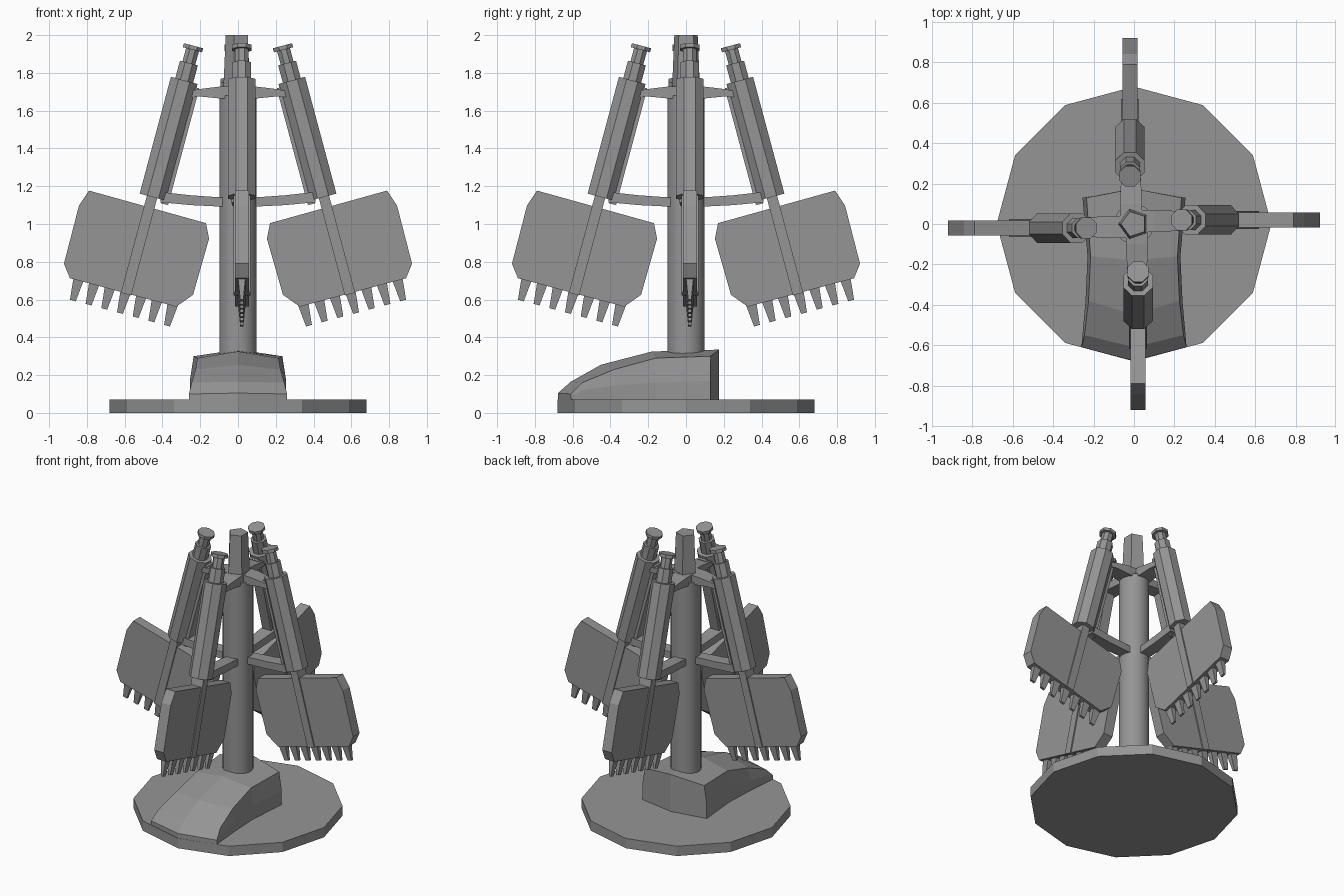
import bpy, bmesh
from math import sin, cos, pi, radians
from mathutils import Matrix

cube = bpy.data.objects.get("Cube")
if cube:
    bpy.data.objects.remove(cube, do_unlink=True)

grey = bpy.data.materials.new("plain grey")
grey.use_nodes = True
grey.diffuse_color = (0.3, 0.3, 0.3, 1)
grey.node_tree.nodes["Principled BSDF"].inputs["Base Color"].default_value = (0.3, 0.3, 0.3, 1)


def loft(name, rings, matrix=Matrix(), smooth=False, split_caps=False):
    """Skin a stack of equal-length rings and cap both ends."""
    bm = bmesh.new()
    loops = [[bm.verts.new(p) for p in ring] for ring in rings]
    n = len(loops[0])
    for a, b in zip(loops, loops[1:]):
        for i in range(n):
            j = (i + 1) % n
            bm.faces.new((a[i], a[j], b[j], b[i]))
    for cap in (loops[0], loops[-1]):
        if split_caps:  # two flat halves meeting at a centre fold
            half = n // 2
            bm.faces.new([cap[-1]] + cap[:half])
            bm.faces.new(cap[half - 1:])
        else:
            bm.faces.new(cap)
    bmesh.ops.recalc_face_normals(bm, faces=bm.faces)
    mesh = bpy.data.meshes.new(name)
    bm.to_mesh(mesh)
    bm.free()
    mesh.materials.append(grey)
    mesh.transform(matrix)
    obj = bpy.data.objects.new(name, mesh)
    bpy.context.collection.objects.link(obj)
    if smooth:
        bpy.ops.object.select_all(action='DESELECT')
        obj.select_set(True)
        bpy.context.view_layer.objects.active = obj
        bpy.ops.object.shade_smooth_by_angle()
    return obj


def ngon(sides, r, z, turn=0.0):
    return [(r * cos(turn + 2 * pi * i / sides), r * sin(turn + 2 * pi * i / sides), z)
            for i in range(sides)]


def rect(hx, hy, z, x=0.0):
    return [(x - hx, -hy, z), (x + hx, -hy, z), (x + hx, hy, z), (x - hx, hy, z)]


# Base disc, column and tapered finial
loft("base_disc", [ngon(12, 0.68, z) for z in (0, 0.07)])
loft("column", [ngon(32, 0.099, z) for z in (0.05, 1.68)], smooth=True)
loft("finial", [ngon(5, 0.08, 1.66, pi), ngon(5, 0.065, 2.0, pi)])

# Sloped foot housing: side y, centre y, low width, top width, crease, edge and ridge heights
sections = [
    (-0.61, -0.678, 0.26, 0.26, 0.085, 0.10, 0.105),
    (-0.55, -0.61, 0.255, 0.245, 0.12, 0.16, 0.165),
    (-0.38, -0.45, 0.24, 0.225, 0.145, 0.23, 0.255),
    (-0.16, -0.18, 0.23, 0.215, 0.16, 0.29, 0.325),
    (0.13, 0.175, 0.255, 0.235, 0.17, 0.30, 0.335),
]
floor = 0.0
loft("foot_housing", [
    [(-w, y, floor), (-w, y, zm), (-wt, y, ze), (0, yc, zr),
     (wt, y, ze), (w, y, zm), (w, y, floor), (0, yc, floor)]
    for y, yc, w, wt, zm, ze, zr in sections], split_caps=True)


def bar(name, stations, matrix):
    """Bowed bracket: stations of distance, half width, low and high z."""
    loft(name, [[(x, 0.015 - h, lo), (x, 0.015 + h, lo), (x, 0.015 + h, hi), (x, 0.015 - h, hi)]
                for x, h, lo, hi in stations], matrix)


# Chamfered blade outline, across and along the shaft
blade_outline = [(0.336, -0.874), (0.367, -0.964), (0.364, -1.282), (0.314, -1.348),
                 (-0.269, -1.348), (-0.339, -1.264), (-0.344, -0.956), (-0.307, -0.88)]


def tool(side, turn):
    """Hanging rake-like tool; local -z runs down its shaft."""
    spin = Matrix.Rotation(turn, 4, 'Z')
    frame = spin @ Matrix.Translation((0.238, 0.02, 1.934)) @ Matrix.Rotation(radians(-15), 4, 'Y')

    # Handle built from stepped octagonal sleeves
    for part, r, top, end in (("cap", 0.057, 0.01, -0.012), ("knob", 0.038, 0, -0.1),
                              ("collar", 0.053, -0.085, -0.2), ("grip", 0.079, -0.18, -0.82)):
        loft(f"{side}_{part}", [ngon(8, r, z, pi / 8) for z in (top, end)], frame)
    loft(f"{side}_grip_strip", [rect(0.02, 0.035, z, -0.068) for z in (-0.2, -0.84)], frame)
    loft(f"{side}_shaft", [rect(0.028, 0.045, z, 0.005) for z in (-0.8, -1.352)], frame)
    loft(f"{side}_blade", [[(x, y, z) for x, z in blade_outline] for y in (-0.037, 0.037)], frame)

    # Tapered teeth
    for i in range(-3, 4):
        x = 0.01 + i * 0.086
        loft(f"{side}_tooth_{i + 4}",
             [rect(0.028, 0.02, -1.34, x), rect(0.016, 0.008, -1.458, x)], frame)

    # Brackets to the column
    bar(f"{side}_upper_bracket", [(0, 0.055, 1.66, 1.73), (0.1, 0.055, 1.665, 1.727),
                                  (0.2, 0.05, 1.675, 1.715), (0.28, 0.045, 1.67, 1.70)], spin)
    bar(f"{side}_lower_bracket", [(0.05, 0.04, 1.09, 1.138), (0.25, 0.045, 1.1, 1.152),
                                  (0.41, 0.05, 1.115, 1.17)], spin)


for k, side in enumerate(("left", "back", "right", "front")):
    tool(side, k * pi / 2)
